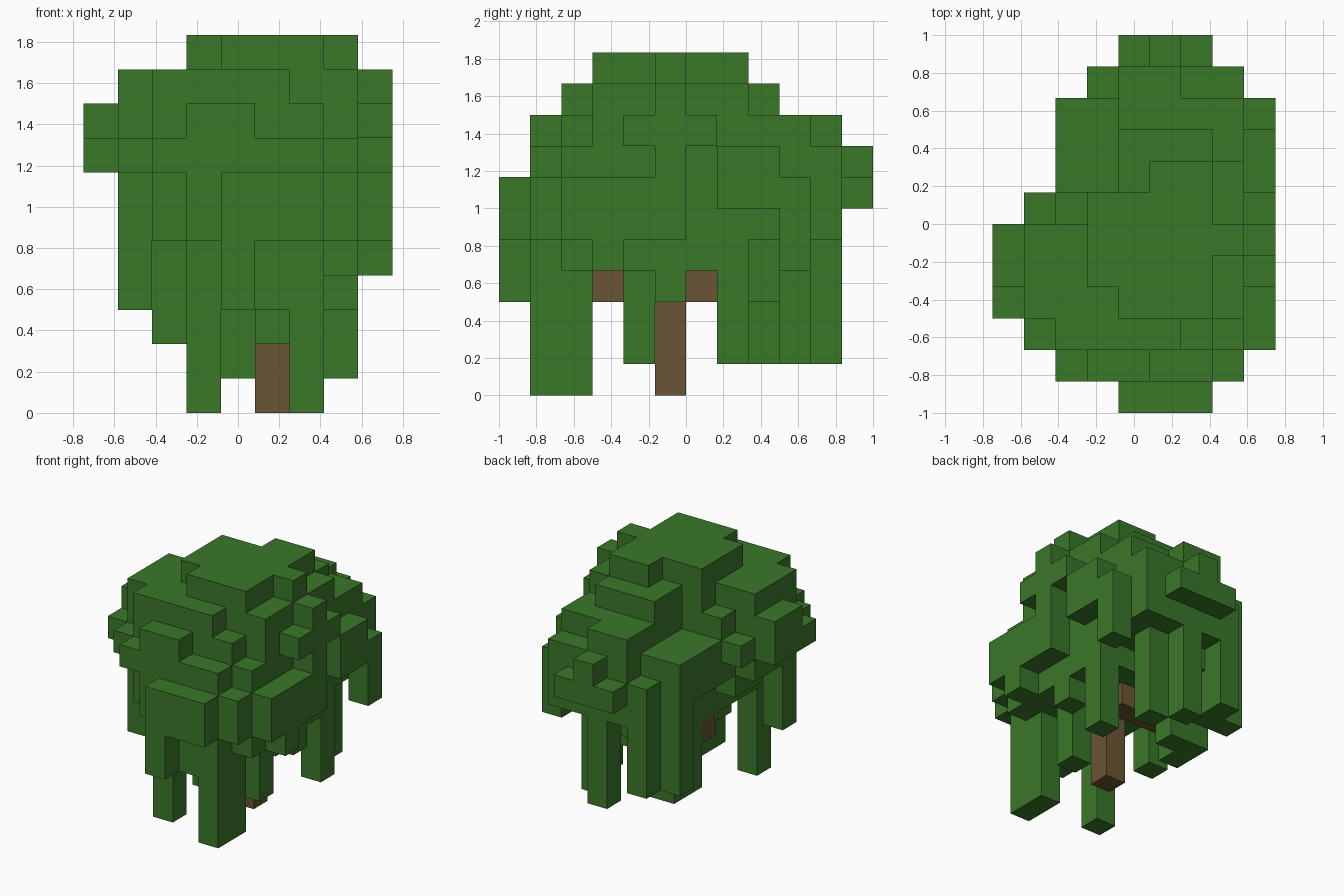
import bpy
import bmesh
from mathutils import Vector

default_cube = bpy.data.objects.get("Cube")
if default_cube:
    bpy.data.objects.remove(default_cube)

BLOCK = 1 / 6
ORIGIN = Vector((-0.75, -1.0, 0.0))


def make_material(name, colour):
    material = bpy.data.materials.new(name)
    material.use_nodes = True
    material.diffuse_color = colour
    material.node_tree.nodes["Principled BSDF"].inputs["Base Color"].default_value = colour
    return material


def fill(cells, x, y, z):
    """Fill a box of blocks; each argument is a (start, stop) pair."""
    for i in range(*x):
        for j in range(*y):
            for k in range(*z):
                cells.add((i, j, k))


def fill_tier(cells, z, footprints):
    for x, y in footprints:
        fill(cells, x, y, z)


def build_blocks(name, cells, material, hidden_by=frozenset()):
    """Skin the outside of a set of blocks and merge its flat faces."""
    bm = bmesh.new()
    corners = {}

    def corner(point):
        key = tuple(round(value) for value in point)
        if key not in corners:
            corners[key] = bm.verts.new(ORIGIN + BLOCK * Vector(key))
        return corners[key]

    for cell in sorted(cells):
        for axis in range(3):
            for side in (0, 1):
                neighbour = list(cell)
                neighbour[axis] += 2 * side - 1
                if tuple(neighbour) in cells or tuple(neighbour) in hidden_by:
                    continue
                base = Vector(cell)
                base[axis] += side
                u, v = Vector((0, 0, 0)), Vector((0, 0, 0))
                u[(axis + 1) % 3] = 1
                v[(axis + 2) % 3] = 1
                loop = [base, base + u, base + u + v, base + v]
                if side == 0:
                    loop.reverse()
                bm.faces.new([corner(point) for point in loop])
    bmesh.ops.dissolve_limit(bm, angle_limit=0.01, verts=bm.verts[:], edges=bm.edges[:])
    mesh = bpy.data.meshes.new(name)
    bm.to_mesh(mesh)
    bm.free()
    mesh.materials.append(material)
    obj = bpy.data.objects.new(name, mesh)
    bpy.context.scene.collection.objects.link(obj)
    return obj


leaf_green = make_material("leaf green", (0.042, 0.185, 0.022, 1))
bark_brown = make_material("bark brown", (0.142, 0.09, 0.034, 1))

leaves = set()
trunk = set()

# Crown cap
fill_tier(leaves, (10, 11), [
    ((4, 7), (3, 5)), ((3, 7), (4, 7)), ((5, 7), (7, 8)), ((7, 8), (5, 6)),
])

# Upper crown
fill_tier(leaves, (9, 10), [
    ((2, 6), (2, 3)), ((1, 7), (3, 6)), ((7, 8), (3, 8)), ((3, 7), (6, 7)),
    ((4, 7), (7, 9)), ((8, 9), (5, 6)),
])

# Shoulder of the crown
fill_tier(leaves, (8, 9), [
    ((3, 5), (1, 2)), ((2, 7), (2, 3)), ((1, 8), (3, 6)), ((0, 1), (4, 6)),
    ((2, 8), (6, 7)), ((4, 8), (7, 10)), ((4, 6), (10, 11)),
    ((8, 9), (4, 7)),
])

# Widest tier
fill_tier(leaves, (7, 8), [
    ((2, 7), (1, 2)), ((1, 8), (2, 7)), ((0, 1), (3, 6)), ((8, 9), (5, 6)),
    ((2, 9), (7, 9)), ((2, 8), (9, 10)), ((4, 8), (10, 11)), ((5, 6), (11, 12)),
])

# Ledges just under the widest tier
fill_tier(leaves, (6, 7), [
    ((4, 7), (11, 12)), ((8, 9), (7, 9)), ((1, 2), (3, 6)), ((2, 3), (6, 9)),
])

# Middle of the crown
fill_tier(leaves, (5, 7), [
    ((4, 7), (0, 1)), ((3, 8), (1, 2)), ((2, 8), (2, 6)), ((3, 8), (6, 10)),
    ((3, 8), (10, 11)), ((8, 9), (2, 6)),
])

# Underside of the crown
fill_tier(leaves, (4, 5), [
    ((5, 7), (1, 2)), ((3, 8), (2, 8)), ((8, 9), (3, 4)), ((3, 6), (8, 9)),
    ((3, 7), (9, 10)),
])

# Hanging foliage at the front
fill(leaves, (4, 5), (0, 1), (3, 5))
fill(leaves, (5, 6), (1, 2), (3, 5))
fill(leaves, (5, 6), (2, 3), (2, 4))
fill(leaves, (6, 7), (1, 3), (0, 5))
fill(leaves, (3, 4), (2, 3), (0, 5))

# Hanging foliage at the sides
fill(leaves, (1, 2), (3, 4), (3, 7))
fill(leaves, (6, 7), (4, 5), (1, 4))
fill(leaves, (7, 8), (5, 6), (3, 4))
fill(leaves, (7, 8), (7, 8), (1, 4))
fill(leaves, (8, 9), (9, 10), (4, 7))

# Hanging foliage at the back
fill(leaves, (3, 4), (7, 9), (1, 5))
fill(leaves, (2, 4), (9, 10), (2, 7))
fill(leaves, (4, 5), (8, 9), (1, 4))
fill(leaves, (5, 6), (8, 9), (3, 4))
fill(leaves, (6, 7), (9, 10), (1, 4))
fill(leaves, (5, 6), (10, 11), (1, 5))
fill(leaves, (3, 4), (10, 11), (2, 5))

# Trunk and its branches
fill(trunk, (5, 6), (5, 6), (0, 4))
fill(trunk, (5, 6), (3, 5), (3, 4))
fill(trunk, (3, 6), (6, 7), (3, 4))

build_blocks("tree_foliage", leaves - trunk, leaf_green)
build_blocks("tree_trunk", trunk, bark_brown, hidden_by=leaves)
